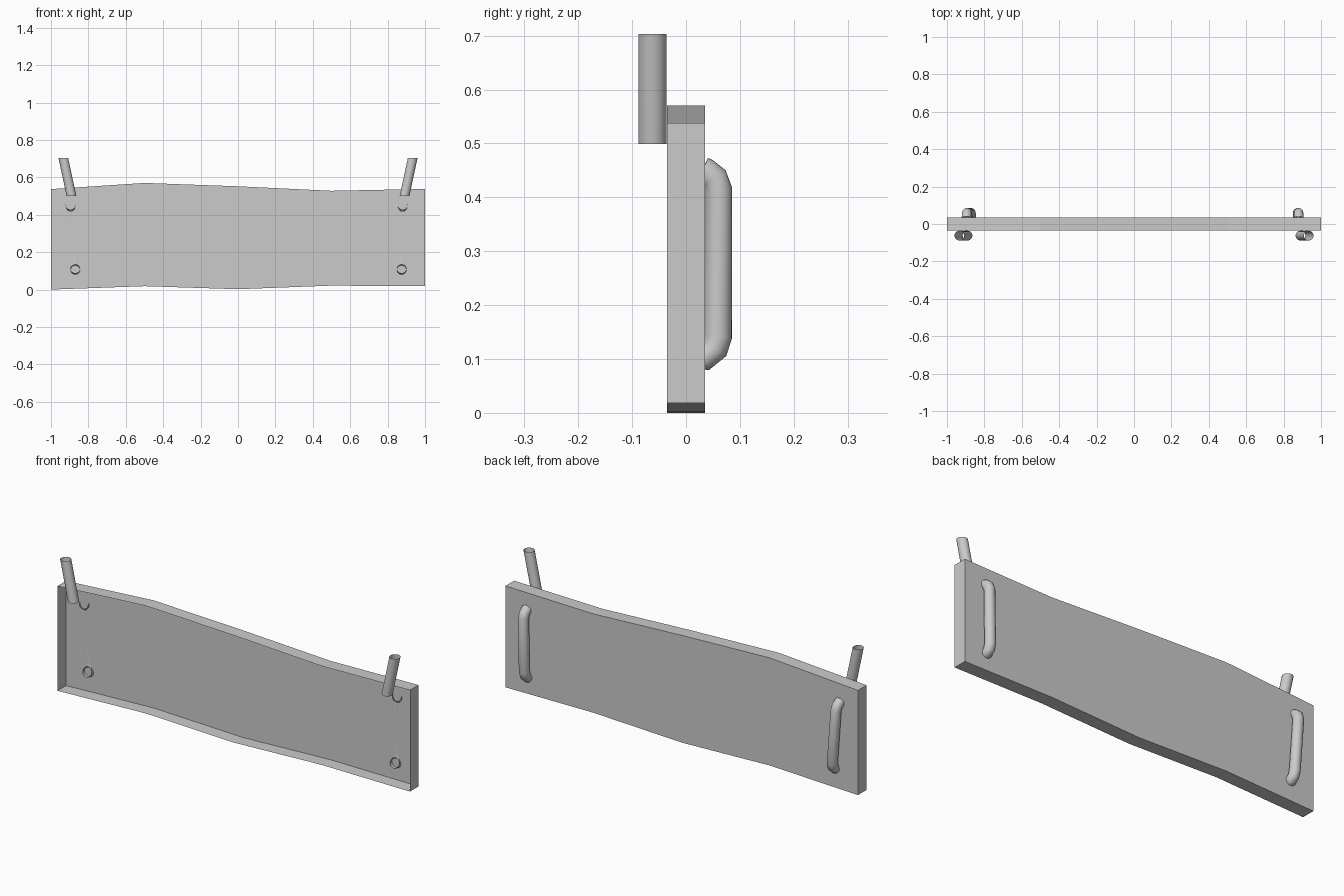
import bpy, bmesh, math
from mathutils import Vector

if "Cube" in bpy.data.objects:
    bpy.data.objects.remove(bpy.data.objects["Cube"])


def finish(name, bm, smooth):
    me = bpy.data.meshes.new(name)
    bm.to_mesh(me)
    bm.free()
    ob = bpy.data.objects.new(name, me)
    bpy.context.collection.objects.link(ob)
    if smooth:
        for p in me.polygons:
            p.use_smooth = True
    return ob


def tube(name, path, radius, axis=None, sides=20):
    """Open-ended tube; rings follow the path unless a fixed axis is given."""
    pts = [Vector(p) for p in path]
    bm = bmesh.new()
    rings = []
    for i, p in enumerate(pts):
        a = (p - pts[i - 1]).normalized() if i else Vector()
        b = (pts[i + 1] - p).normalized() if i < len(pts) - 1 else Vector()
        t = Vector(axis) if axis else (a + b).normalized()
        v = t.cross(Vector((1, 0, 0))).normalized()
        u = v.cross(t).normalized()
        rings.append([bm.verts.new(p + radius * (math.cos(k) * u + math.sin(k) * v))
                      for k in (2 * math.pi * j / sides for j in range(sides))])
    for r, s in zip(rings, rings[1:]):
        for j in range(sides):
            k = (j + 1) % sides
            bm.faces.new((r[j], r[k], s[k], s[j]))
    # single wall with its outside facing away from the path
    f = next(iter(bm.faces))
    f.normal_update()
    if f.normal.dot(f.calc_center_median() - (pts[0] + pts[1]) / 2) < 0:
        bmesh.ops.reverse_faces(bm, faces=bm.faces[:])
    return finish(name, bm, True)


# board: wavy outline, back panel and rim, open at the front
xs = [-1, -0.5, 0, 0.5, 1]
top = [0.537, 0.570, 0.552, 0.528, 0.538]
low = [0.0, 0.018, 0.002, 0.021, 0.018]
outline = list(zip(xs, low)) + list(zip(xs, top))[::-1]
bm = bmesh.new()
front = [bm.verts.new((x, -0.035, z)) for x, z in outline]
back = [bm.verts.new((x, 0.035, z)) for x, z in outline]
n = len(outline)
for i in range(n):
    j = (i + 1) % n
    bm.faces.new((front[i], front[j], back[j], back[i]))
bm.faces.new(back[::-1])
bm.normal_update()
if bm.faces[:][-1].normal.y < 0:
    bmesh.ops.reverse_faces(bm, faces=bm.faces[:])
finish("board", bm, False)

# slanted pegs on the front, cut level at both ends
for side, label in ((-1, "left"), (1, "right")):
    tube(label + "_peg", [(side * 0.89, -0.062, 0.499), (side * 0.934, -0.062, 0.703)],
         0.026, axis=(0, 0, 1))

# grab handles on the back, ends poking through the panel
profile = [(0.031, 0.4495), (0.037, 0.447), (0.053, 0.435), (0.060, 0.415),
           (0.060, 0.142), (0.053, 0.119), (0.037, 0.104), (0.021, 0.110)]
for label, x_top, x_low in (("left", -0.895, -0.870), ("right", 0.880, 0.875)):
    path = [(x_low + (x_top - x_low) * (z - 0.11) / 0.33, y, z) for y, z in profile]
    tube(label + "_handle", path, 0.0255)
